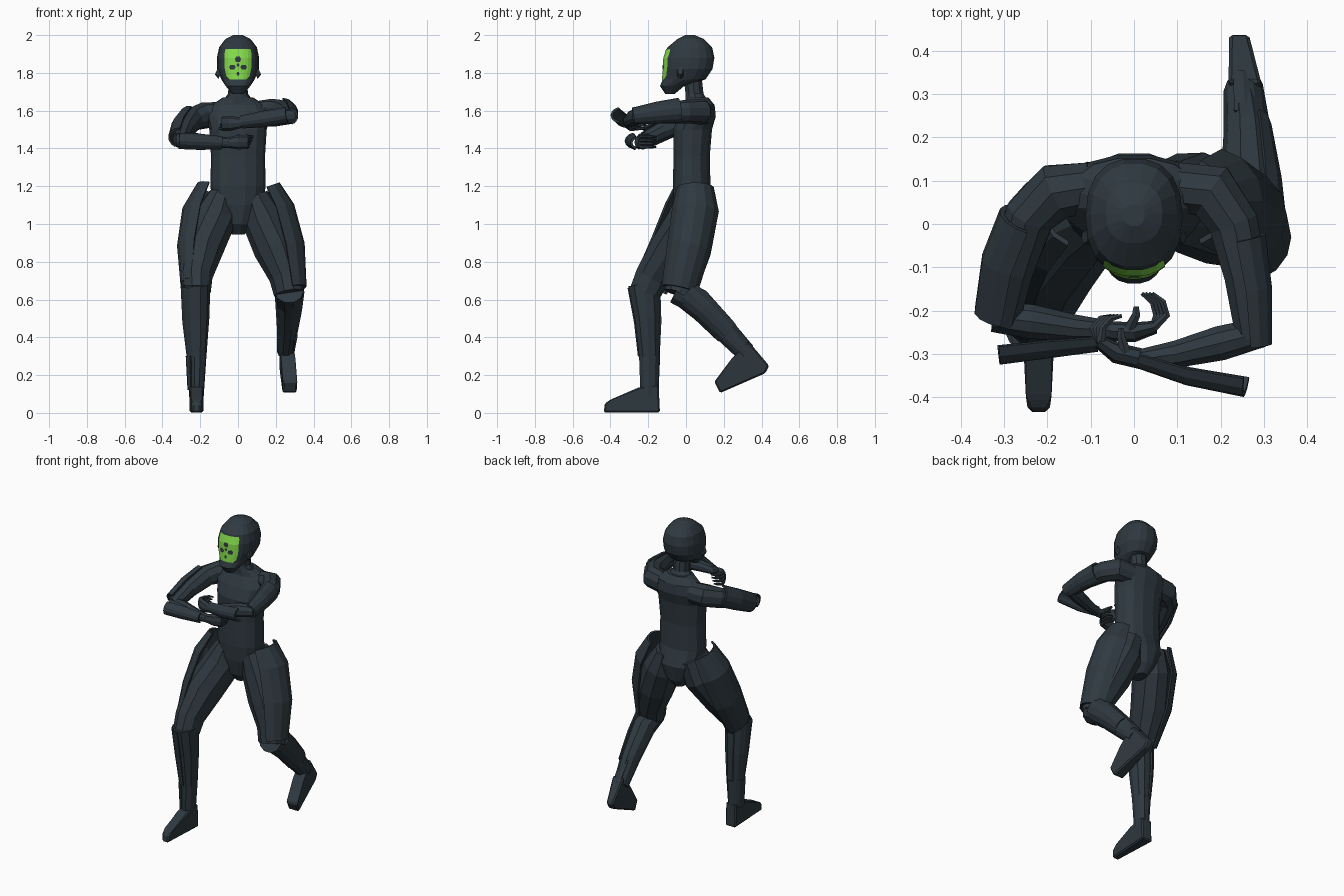
import bpy, bmesh, math
from mathutils import Vector
from mathutils.bvhtree import BVHTree


def material(name, rgb):
    m = bpy.data.materials.new(name)
    m.diffuse_color = (*rgb, 1)
    return m


DARK = material("dark slate", (0.028, 0.041, 0.051))
GREEN = material("bright green", (0.23, 0.70, 0.07))
X, Y, Z = Vector((1, 0, 0)), Vector((0, 1, 0)), Vector((0, 0, 1))


def finish(name, bm, mat):
    bmesh.ops.recalc_face_normals(bm, faces=bm.faces[:])
    me = bpy.data.meshes.new(name)
    bm.to_mesh(me)
    bm.free()
    me.materials.append(mat)
    ob = bpy.data.objects.new(name, me)
    bpy.context.collection.objects.link(ob)
    return ob


def frames(rings, out, axis):
    """Centre, out vector and side vector for each ring (x, y, z, r_out, r_side)."""
    pts = [Vector(r[:3]) for r in rings]
    for i, r in enumerate(rings):
        t = axis or (pts[min(i + 1, len(pts) - 1)] - pts[max(i - 1, 0)]).normalized()
        o = (out - t * out.dot(t)).normalized()
        yield pts[i], o * r[3], t.cross(o) * r[4]


def tube(name, rings, out=X, sides=10, axis=None, power=1.0):
    """Closed limb lofted through elliptical rings."""
    bm = bmesh.new()
    rows = []
    for c, u, v in frames(rings, out, axis):
        row = []
        for k in range(sides):
            a = math.tau * k / sides
            ca, sa = math.cos(a), math.sin(a)
            ca = math.copysign(abs(ca) ** power, ca)
            sa = math.copysign(abs(sa) ** power, sa)
            row.append(bm.verts.new(c + u * ca + v * sa))
        rows.append(row)
    for a, b in zip(rows, rows[1:]):
        for k in range(sides):
            n = (k + 1) % sides
            bm.faces.new((a[k], a[n], b[n], b[k]))
    bm.faces.new(rows[0])
    bm.faces.new(rows[-1])
    return finish(name, bm, DARK)


def shell(name, rings, out, span=80, thick=0.012, seg=6):
    """Curved armour plate covering one side of a limb."""
    bm = bmesh.new()
    rows = []
    for c, u, v in frames(rings, out, None):
        angs = [math.radians(span * (2 * k / seg - 1)) for k in range(seg + 1)]
        outer = [bm.verts.new(c + u * math.cos(a) + v * math.sin(a)) for a in angs]
        ui, vi = u - u.normalized() * thick, v - v.normalized() * thick
        inner = [bm.verts.new(c + ui * math.cos(a) + vi * math.sin(a)) for a in reversed(angs)]
        rows.append(outer + inner)
    n = len(rows[0])
    for a, b in zip(rows, rows[1:]):
        for k in range(n):
            m = (k + 1) % n
            bm.faces.new((a[k], a[m], b[m], b[k]))
    for row in (rows[0], rows[-1]):
        for k in range(seg):
            bm.faces.new((row[k], row[k + 1], row[n - 2 - k], row[n - 1 - k]))
    return finish(name, bm, DARK)


def foot(name, profile, xc, slope, hw, tip):
    """Side profile (y, z) extruded across x, leaning with slope and narrowed near y = tip."""
    bm = bmesh.new()
    a, b = [[bm.verts.new((xc + slope * y + s * hw * (.6 if abs(y - tip) < .025 else 1), y, z))
             for y, z in profile] for s in (-1, 1)]
    for k in range(len(a)):
        n = (k + 1) % len(a)
        bm.faces.new((a[k], a[n], b[n], b[k]))
    bm.faces.new(a)
    bm.faces.new(b)
    bmesh.ops.bevel(bm, geom=bm.edges[:], offset=0.008, segments=1, affect='EDGES')
    return finish(name, bm, DARK)


# torso and neck
tube("torso", [(0, .05, .945, .035, .05), (0, .05, 1.0, .075, .095), (0, .05, 1.10, .135, .115),
               (0, .03, 1.20, .146, .102), (0, .03, 1.36, .143, .098), (0, .035, 1.5, .152, .105),
               (0, .06, 1.57, .17, .10), (0, .075, 1.63, .14, .078), (0, .06, 1.67, .08, .06)],
     sides=14, axis=Z, power=.88)
tube("neck", [(0, .06, 1.64, .09, .065), (0, .045, 1.69, .052, .05), (0, .035, 1.78, .05, .05)], axis=Z)

# helmet from front / back limits per height
rows = [(1.688, -.11, -.06, .03), (1.73, -.138, -.01, .065), (1.765, -.125, .105, .088),
        (1.82, -.12, .142, .110), (1.88, -.118, .152, .112), (1.935, -.10, .14, .10),
        (1.98, -.045, .095, .066), (2.0, -.005, .045, .025)]
helmet = tube("helmet", [(0, (f + b) / 2, z, w, (b - f) / 2) for z, f, b, w in rows],
              sides=18, axis=Z, power=.85)
for s, side in ((-1, "right"), (1, "left")):
    tube(side + "_ear_pad", [(s * .09, -.03, 1.80, .035, .02), (s * .114, -.03, 1.81, .02, .014)],
         out=Z, sides=8)

# thin plates laid on the helmet front
bvh = BVHTree.FromObject(helmet, bpy.context.evaluated_depsgraph_get())


def face_plate(name, cx, spans, lift, mat, cols=8):
    bm = bmesh.new()
    grid = []
    for z, hw in spans:
        row = []
        for k in range(cols + 1):
            x = cx + hw * (2 * k / cols - 1)
            hit = bvh.ray_cast(Vector((x, -1, z)), Y)[0]
            row.append(bm.verts.new((x, hit.y - lift, z)))
        grid.append(row)
    for a, b in zip(grid, grid[1:]):
        for k in range(cols):
            bm.faces.new((a[k], a[k + 1], b[k + 1], b[k]))
    ob = finish(name, bm, mat)
    for p in ob.data.polygons:
        if p.normal.y > 0:
            p.flip()
    return ob


face_plate("visor", 0, [(1.765, .045), (1.785, .062), (1.82, .07), (1.85, .072), (1.88, .072),
                        (1.91, .07), (1.926, .066)], .004, GREEN)
for i, (x, z, w, h) in enumerate([(0, 1.872, .017, .014), (-.03, 1.83, .017, .013),
                                  (.03, 1.83, .017, .013), (0, 1.842, .008, .008), (0, 1.796, .008, .01)]):
    face_plate("visor_mark_%d" % i, x, [(z - h, w * .6), (z, w), (z + h, w * .6)], .007, DARK, 4)

# right leg, planted in front
tube("right_thigh", [(-.085, .05, 1.15, .075, .10), (-.12, .02, 1.03, .112, .12), (-.19, -.08, .87, .115, .115),
                     (-.22, -.18, .72, .085, .095), (-.22, -.215, .64, .076, .088)])
tube("right_shin", [(-.22, -.225, .68, .074, .085), (-.22, -.205, .5, .068, .07),
                    (-.215, -.195, .3, .048, .056), (-.22, -.195, .08, .038, .048)])
shell("right_thigh_plate", [(-.13, .04, 1.19, .092, .10), (-.165, 0, 1.06, .132, .125),
                            (-.2, -.08, .87, .124, .122), (-.225, -.19, .67, .08, .1)], -X, span=75)
shell("right_shin_plate", [(-.225, -.22, .67, .08, .09), (-.222, -.2, .48, .074, .075),
                           (-.218, -.195, .3, .055, .06)], Vector((-1, -.2, 0)))
shell("right_ankle_plate", [(-.22, -.195, .3, .056, .06), (-.22, -.195, .12, .046, .053)],
      Vector((-1, .5, 0)))
foot("right_foot", [(-.145, .15), (-.138, .002), (-.435, .002), (-.43, .05), (-.40, .07), (-.25, .135)],
     -.22, 0, .037, -.435)

# left leg, lifted behind
tube("left_thigh", [(.085, .05, 1.15, .075, .10), (.13, .05, 1.03, .112, .12), (.20, .022, .87, .118, .118),
                    (.255, -.01, .72, .09, .095), (.27, -.035, .63, .08, .085)])
tube("left_shin", [(.27, -.055, .645, .077, .07), (.27, .06, .59, .073, .077),
                   (.262, .2, .445, .056, .068), (.25, .31, .32, .043, .05)])
shell("left_thigh_plate", [(.13, .05, 1.19, .095, .10), (.17, .05, 1.07, .132, .128),
                           (.22, .015, .87, .136, .122), (.265, -.035, .65, .10, .1)], X, span=75)
shell("left_shin_plate", [(.268, 0, .635, .085, .083), (.265, .1, .55, .076, .078),
                          (.258, .22, .425, .058, .07)], Vector((1, -.2, -.3)))
shell("left_ankle_plate", [(.258, .22, .42, .055, .066), (.25, .32, .32, .046, .052)],
      Vector((1, .4, .5)))
foot("left_foot", [(.33, .38), (.44, .25), (.42, .21), (.18, .105), (.15, .165), (.24, .285)],
     .295, -.12, .038, .43)

# right arm, held low
tube("right_upper_arm", [(-.10, .085, 1.58, .065, .06), (-.18, .075, 1.575, .07, .068), (-.24, .02, 1.555, .064, .06),
                         (-.28, -.1, 1.505, .054, .052), (-.305, -.22, 1.445, .043, .043)], out=Z)
tube("right_forearm", [(-.325, -.215, 1.445, .038, .036), (-.24, -.225, 1.44, .045, .042),
                       (-.14, -.24, 1.432, .036, .033), (-.05, -.247, 1.43, .026, .024)], out=Z)
shell("right_upper_arm_plate", [(-.25, .01, 1.565, .064, .068), (-.288, -.09, 1.515, .066, .066),
                                (-.31, -.21, 1.455, .06, .06)], Vector((-1, 0, .25)))
shell("right_forearm_plate", [(-.315, -.265, 1.44, .06, .045), (-.2, -.255, 1.435, .055, .045),
                              (-.085, -.25, 1.43, .045, .036)], -Y, span=72)

# left arm, held high
tube("left_upper_arm", [(.10, .085, 1.585, .065, .06), (.18, .075, 1.595, .068, .068), (.23, .0, 1.595, .062, .06),
                        (.258, -.12, 1.588, .055, .052), (.275, -.26, 1.57, .042, .042)], out=Z)
tube("left_forearm", [(.295, -.25, 1.57, .038, .036), (.2, -.275, 1.562, .045, .042),
                      (.1, -.3, 1.548, .036, .033), (.015, -.312, 1.536, .026, .024)], out=Z)
shell("left_upper_arm_plate", [(.238, -.035, 1.6, .068, .068), (.26, -.15, 1.588, .06, .06),
                               (.27, -.28, 1.57, .05, .046)], Vector((1, 0, .2)))
shell("left_forearm_plate", [(.262, -.338, 1.577, .062, .045), (.13, -.318, 1.555, .055, .045),
                             (.02, -.29, 1.54, .045, .036)], -Y, span=72)


# hands: palm, four curled fingers and a thumb
def hand(side, palm, curl, thumb):
    z = palm[-1][2]
    tube(side + "_palm", palm, out=Z, sides=8)
    for i in range(4):
        dz = (i - 1.5) * .018
        sx = .008 * (i - 1.5)
        path = [(x + (sx if k else 0), y, z + dz, r, r) for k, (x, y, r) in enumerate(curl)]
        tube("%s_finger_%d" % (side, i + 1), path, out=Z, sides=6)
    tube(side + "_thumb", thumb, out=Z, sides=6)


hand("right", [(-.06, -.247, 1.43, .026, .023), (-.0, -.25, 1.433, .038, .023), (.05, -.238, 1.435, .038, .015)],
     [(.045, -.24, .011), (.064, -.21, .009), (.055, -.18, .008), (.03, -.16, .005)],
     [(-.01, -.24, 1.455, .014, .014), (.005, -.21, 1.465, .011, .011), (.005, -.19, 1.465, .007, .007)])
hand("left", [(.02, -.312, 1.535, .026, .024), (-.04, -.298, 1.533, .04, .024), (-.08, -.272, 1.533, .04, .016)],
     [(-.077, -.275, .011), (-.084, -.24, .009), (-.065, -.218, .008), (-.04, -.212, .005)],
     [(-.02, -.295, 1.555, .014, .014), (-.03, -.26, 1.56, .011, .011), (-.03, -.24, 1.56, .007, .007)])
